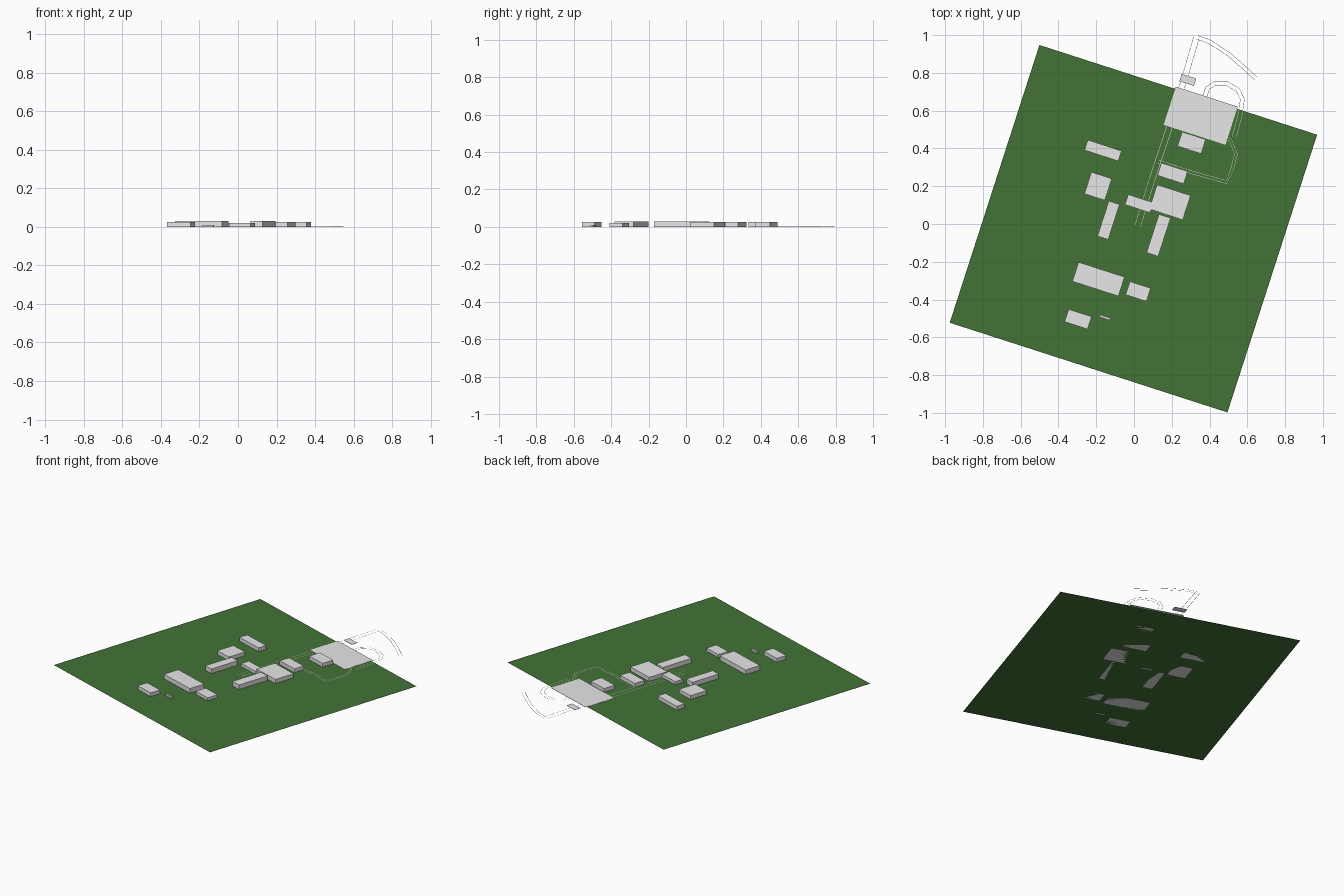
import bpy, math
from mathutils import Vector

if "Cube" in bpy.data.objects:
    bpy.data.objects.remove(bpy.data.objects["Cube"])

ANGLE = math.radians(-17.9)   # whole site is turned by this angle


def material(name, rgb):
    m = bpy.data.materials.new(name)
    m.diffuse_color = (*rgb, 1)
    m.use_nodes = True
    m.node_tree.nodes["Principled BSDF"].inputs["Base Color"].default_value = m.diffuse_color
    return m


GREEN = material("grass green", (0.056, 0.168, 0.037))
GREY = material("light grey", (0.8, 0.8, 0.8))


def add_mesh(name, verts, faces, mat):
    me = bpy.data.meshes.new(name)
    me.from_pydata(verts, [], faces)
    me.materials.append(mat)
    ob = bpy.data.objects.new(name, me)
    bpy.context.collection.objects.link(ob)
    return ob


def block(name, x, y, w, d, h, z=0.0):
    """Box with its base at z, turned to the site angle."""
    v = [(sx * w / 2, sy * d / 2, t) for t in (0, h)
         for sx, sy in ((-1, -1), (1, -1), (1, 1), (-1, 1))]
    f = [(3, 2, 1, 0), (4, 5, 6, 7)] + [(i, (i + 1) % 4, (i + 1) % 4 + 4, i + 4) for i in range(4)]
    ob = add_mesh(name, v, f, GREY)
    ob.location = (x, y, z)
    ob.rotation_euler.z = ANGLE


def ribbon(name, pts, gap, width=0.002, z=0.003):
    """Two thin parallel kerb lines on either side of a path."""
    p = [Vector(q) for q in pts]
    verts, faces = [], []
    for side in (-gap / 2, gap / 2):
        base = len(verts)
        for i, q in enumerate(p):
            t = (p[min(i + 1, len(p) - 1)] - p[max(i - 1, 0)]).normalized()
            n = Vector((-t.y, t.x))
            for o in (side - width / 2, side + width / 2):
                r = q + n * o
                verts.append((r.x, r.y, z))
        faces += [(base + 2 * i, base + 2 * i + 1, base + 2 * i + 3, base + 2 * i + 2)[::-1]
                  for i in range(len(p) - 1)]
    add_mesh(name, verts, faces, GREY)


# Lawn
S = 1.545 / 2
lawn = add_mesh("lawn", [(-S, -S, 0), (S, -S, 0), (S, S, 0), (-S, S, 0)], [(0, 1, 2, 3)], GREEN)
lawn.location = (-0.003, -0.025, 0)
lawn.rotation_euler.z = ANGLE

# Buildings: x, y, width, depth, height
buildings = {
    "north_west_hall": (-0.164, 0.389, 0.188, 0.057, 0.025),
    "west_block": (-0.190, 0.200, 0.114, 0.121, 0.025),
    "west_wing": (-0.135, 0.020, 0.060, 0.196, 0.030),
    "link_building": (0.027, 0.108, 0.140, 0.057, 0.020),
    "main_block": (0.190, 0.115, 0.187, 0.136, 0.027),
    "east_wing": (0.130, -0.060, 0.065, 0.214, 0.030),
    "north_block": (0.204, 0.268, 0.146, 0.070, 0.025),
    "gate_block": (0.305, 0.430, 0.132, 0.080, 0.025),
    "south_hall": (-0.188, -0.292, 0.256, 0.107, 0.030),
    "south_annex": (0.022, -0.357, 0.116, 0.074, 0.020),
    "south_west_block": (-0.296, -0.504, 0.128, 0.070, 0.025),
    "small_shed": (-0.154, -0.495, 0.058, 0.012, 0.010),
}
for name, spec in buildings.items():
    block(name, *spec)

# Paved areas
block("car_park", 0.353, 0.573, 0.344, 0.212, 0.0015, 0.0005)
block("small_paving", 0.285, 0.763, 0.081, 0.041, 0.0015, 0.0005)

# Road edges
ribbon("main_road", [(0.02, -0.01), (0.10, 0.25), (0.21, 0.58), (0.27, 0.78), (0.33, 0.985)], 0.03)
ribbon("north_road", [(0.335, 0.988), (0.40, 0.965), (0.50, 0.90), (0.58, 0.83), (0.645, 0.77)], 0.02)
ribbon("inner_loop", [(0.33, 0.53), (0.36, 0.63), (0.39, 0.72), (0.43, 0.745), (0.49, 0.745),
                      (0.55, 0.71), (0.574, 0.66), (0.56, 0.57), (0.53, 0.46)], 0.022)
ribbon("lower_loop", [(0.13, 0.33), (0.30, 0.275), (0.49, 0.222), (0.52, 0.29), (0.54, 0.37),
                      (0.51, 0.445), (0.36, 0.49), (0.20, 0.55)], 0.015)
